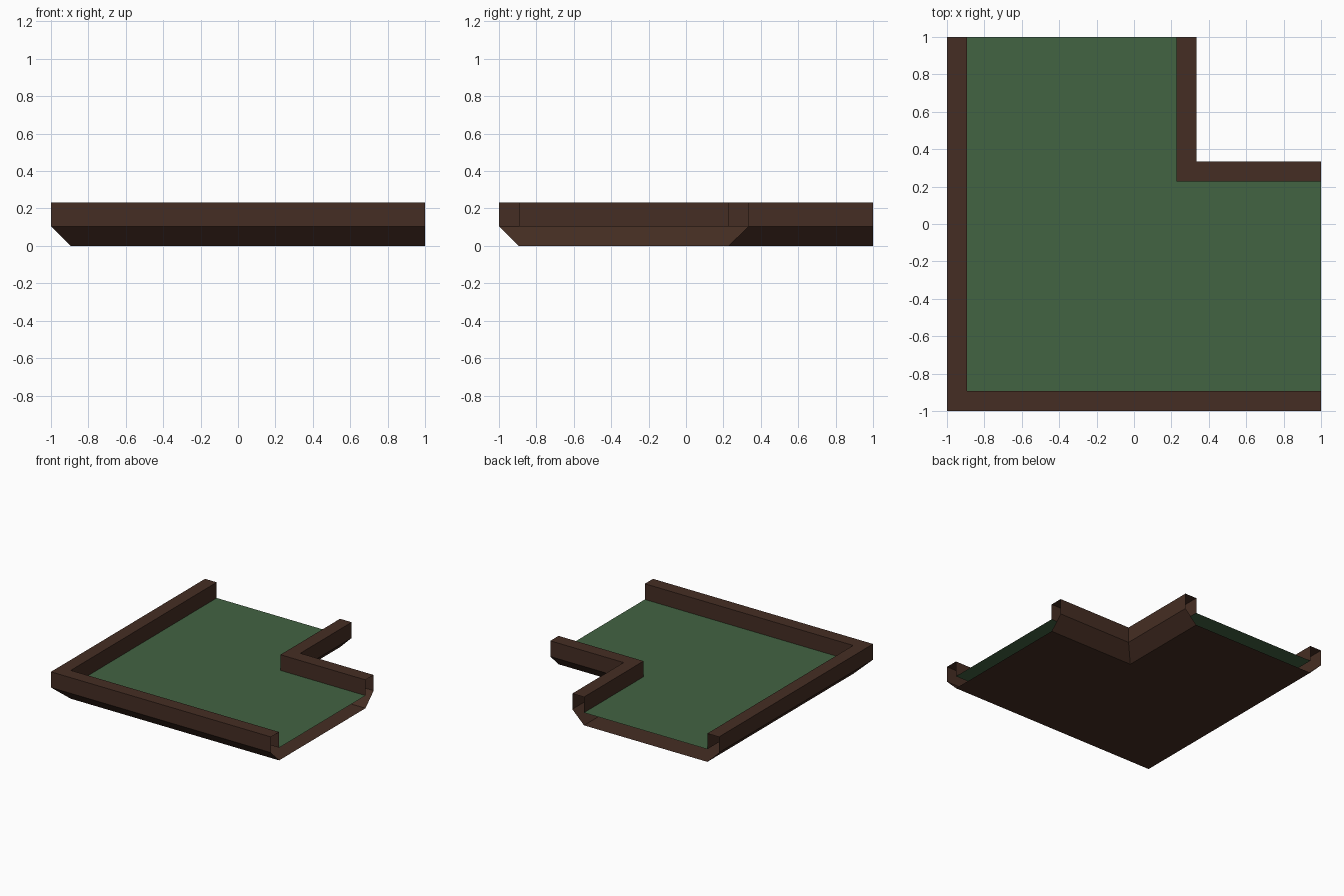
import bpy
import bmesh

if "Cube" in bpy.data.objects:
    bpy.data.objects.remove(bpy.data.objects["Cube"])

W = 0.106          # wall thickness and underside chamfer width
N = 0.333          # outer faces of the notch
FLOOR, TOP = 0.104, 0.233


def material(name, rgb):
    m = bpy.data.materials.new(name)
    m.diffuse_color = (*rgb, 1)
    m.use_nodes = True
    m.node_tree.nodes["Principled BSDF"].inputs["Base Color"].default_value = m.diffuse_color
    return m


def border(d):
    """Both wall lines, moved inwards by d, in counter-clockwise order."""
    a, b = -1 + d, N - d
    return [[(a, 1), (a, a), (1, a)], [(1, b), (b, b), (b, 1)]]


def finish(name, bm, mat):
    me = bpy.data.meshes.new(name)
    bm.to_mesh(me)
    bm.free()
    me.materials.append(mat)
    ob = bpy.data.objects.new(name, me)
    bpy.context.collection.objects.link(ob)


def sheet(bm, z, up):
    pts = [p for path in border(W) for p in path]
    face = bm.faces.new([bm.verts.new((x, y, z)) for x, y in pts])
    if not up:
        face.normal_flip()


brown = material("dark wood brown", (0.060, 0.027, 0.017))
green = material("felt green", (0.055, 0.125, 0.055))

# Tray shell: underside, chamfer and hollow walls, open at the x = 1 and y = 1 ends
bm = bmesh.new()
sheet(bm, 0, False)
profile = [(W, 0), (0, FLOOR), (0, TOP), (W, TOP), (W, FLOOR)]
for side in range(2):
    rows = [[bm.verts.new((x, y, z)) for x, y in border(d)[side]]
            for d, z in profile]
    for low, high in zip(rows, rows[1:]):
        for i in range(2):
            bm.faces.new((low[i], low[i + 1], high[i + 1], high[i]))
bmesh.ops.remove_doubles(bm, verts=bm.verts, dist=1e-5)
finish("tray_walls", bm, brown)

# Green floor between the walls
bm = bmesh.new()
sheet(bm, FLOOR, True)
finish("floor", bm, green)
